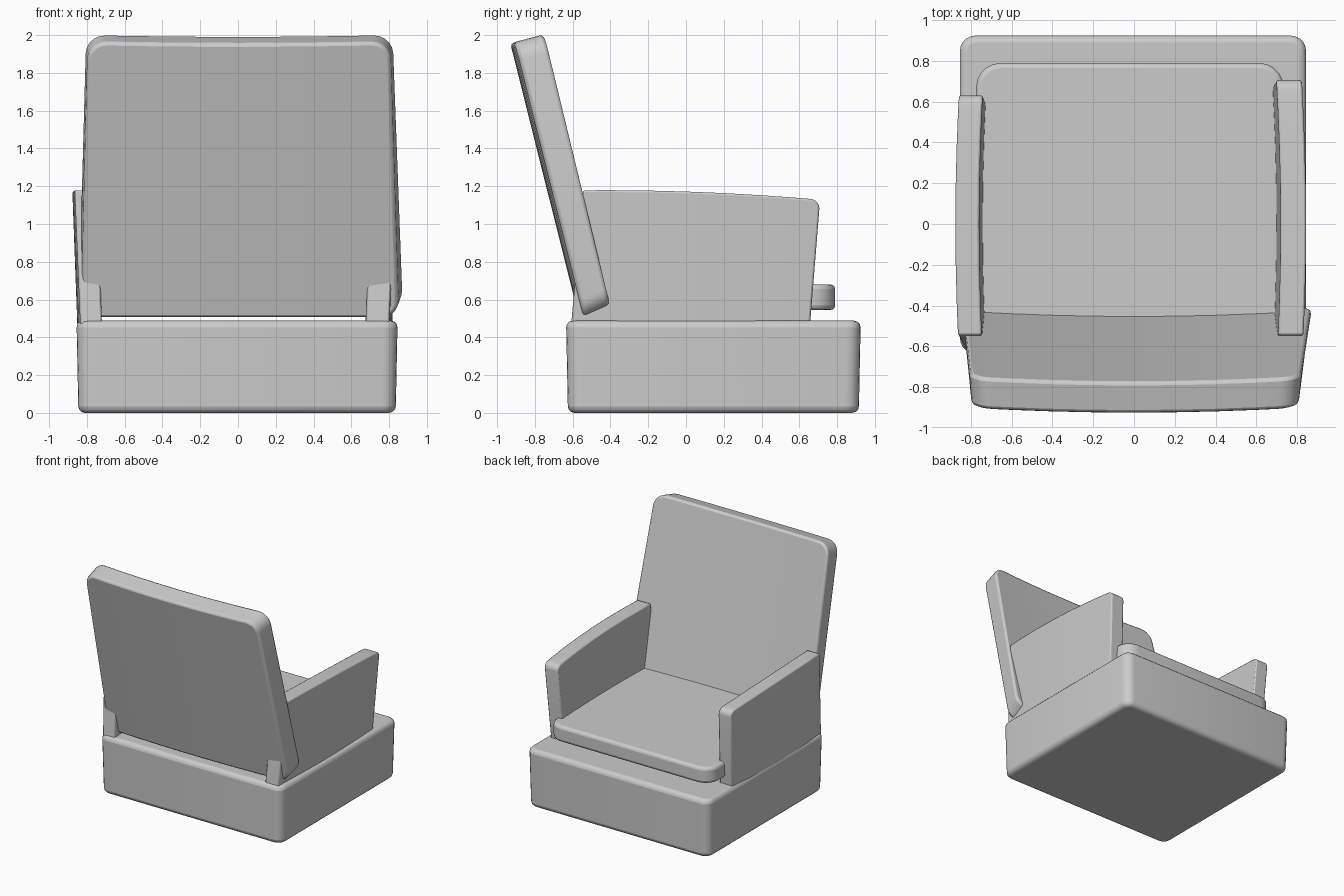
import bpy, bmesh
from mathutils import Vector

if "Cube" in bpy.data.objects:
    bpy.data.objects.remove(bpy.data.objects["Cube"])


def slab(name, cap_a, cap_b, radii, rim, cut_axis=None, cuts=(), bend=None, segs=3):
    """Slab between two four-cornered caps, with rounded corners and a soft rim."""
    bm = bmesh.new()
    a = [bm.verts.new(p) for p in cap_a]
    b = [bm.verts.new(p) for p in cap_b]
    bm.faces.new(a)
    bm.faces.new(b)
    for i in range(4):
        j = (i + 1) % 4
        bm.faces.new((a[i], a[j], b[j], b[i]))
    corners = [bm.edges.get((a[i], b[i])) for i in range(4)]
    for radius in sorted(set(r for r in radii if r), reverse=True):
        edges = [e for e, r in zip(corners, radii) if r == radius]
        bmesh.ops.bevel(bm, geom=edges, offset=radius, offset_type='OFFSET',
                        segments=5, profile=0.5, affect='EDGES')
    # Slice across the slab so it can be bowed
    if cut_axis is not None:
        normal = Vector((0, 0, 0))
        normal[cut_axis] = 1
        for c in cuts:
            bmesh.ops.bisect_plane(bm, geom=bm.verts[:] + bm.edges[:] + bm.faces[:],
                                   plane_co=normal * c, plane_no=normal)
    if bend:
        for v in bm.verts:
            v.co = bend(v.co.copy())
    bmesh.ops.recalc_face_normals(bm, faces=bm.faces[:])
    mesh = bpy.data.meshes.new(name)
    bm.to_mesh(mesh)
    bm.free()
    obj = bpy.data.objects.new(name, mesh)
    bpy.context.collection.objects.link(obj)
    mod = obj.modifiers.new("soft_rim", 'BEVEL')
    mod.width = rim
    mod.segments = segs
    mod.limit_method = 'ANGLE'
    mod.angle_limit = 0.8
    bpy.ops.object.select_all(action='DESELECT')
    obj.select_set(True)
    bpy.context.view_layer.objects.active = obj
    bpy.ops.object.shade_smooth_by_angle(angle=0.7)
    return obj


def rect(x0, x1, y0, y1, z):
    return [(x0, y0, z), (x1, y0, z), (x1, y1, z), (x0, y1, z)]


# Plinth and seat cushion
slab("base", rect(-0.845, 0.835, -0.625, 0.915, 0.0), rect(-0.855, 0.845, -0.635, 0.925, 0.488),
     [0.075] * 4, 0.035)
slab("seat", rect(-0.775, 0.735, -0.5, 0.79, 0.545), rect(-0.775, 0.735, -0.5, 0.79, 0.68),
     [0.08, 0.08, 0.12, 0.12], 0.025)


# Reclined backrest, bowed to the rear
def bow_back(p):
    k = max(0.0, 1 - (p.x / 0.82) ** 2)
    p.y -= 0.025 * k
    if p.z > 1.8:
        p.z -= 0.01 * k
    return p


slab("backrest",
     [(-0.83, -0.54, 0.50), (0.85, -0.54, 0.50), (0.805, -0.905, 1.965), (-0.795, -0.905, 1.965)],
     [(-0.845, -0.402, 0.57), (0.875, -0.402, 0.57), (0.82, -0.75, 2.005), (-0.805, -0.75, 2.005)],
     [0.09, 0.09, 0.1, 0.1], 0.018, 0, [-0.6, -0.4, -0.2, 0, 0.2, 0.4, 0.6], bow_back, 2)

# Armrests, leaning and bowed outwards: side, inner/outer x at bottom and top, front offset
for name, s, ib, ob, it, ot, shift in (("right_arm", 1, 0.67, 0.795, 0.70, 0.825, 0.0),
                                       ("left_arm", -1, 0.715, 0.83, 0.74, 0.857, -0.075)):
    profile = [(-0.61, 0.445), (0.655 + shift, 0.445), (0.71 + shift, 1.13), (-0.545, 1.172)]

    def bow_arm(p):
        k = max(0.0, 1 - (p.y / 0.68) ** 2)
        p.x += s * 0.02 * k
        if p.z > 1.0:
            p.z += 0.018 * k
        return p

    inner = [(s * x, y, z) for x, (y, z) in zip((ib, ib, it, it), profile)]
    outer = [(s * x, y, z) for x, (y, z) in zip((ob, ob, ot, ot), profile)]
    slab(name, inner, outer, [0, 0, 0.05, 0], 0.01, 1, [-0.4, -0.2, 0, 0.2, 0.4, 0.55], bow_arm, 2)
